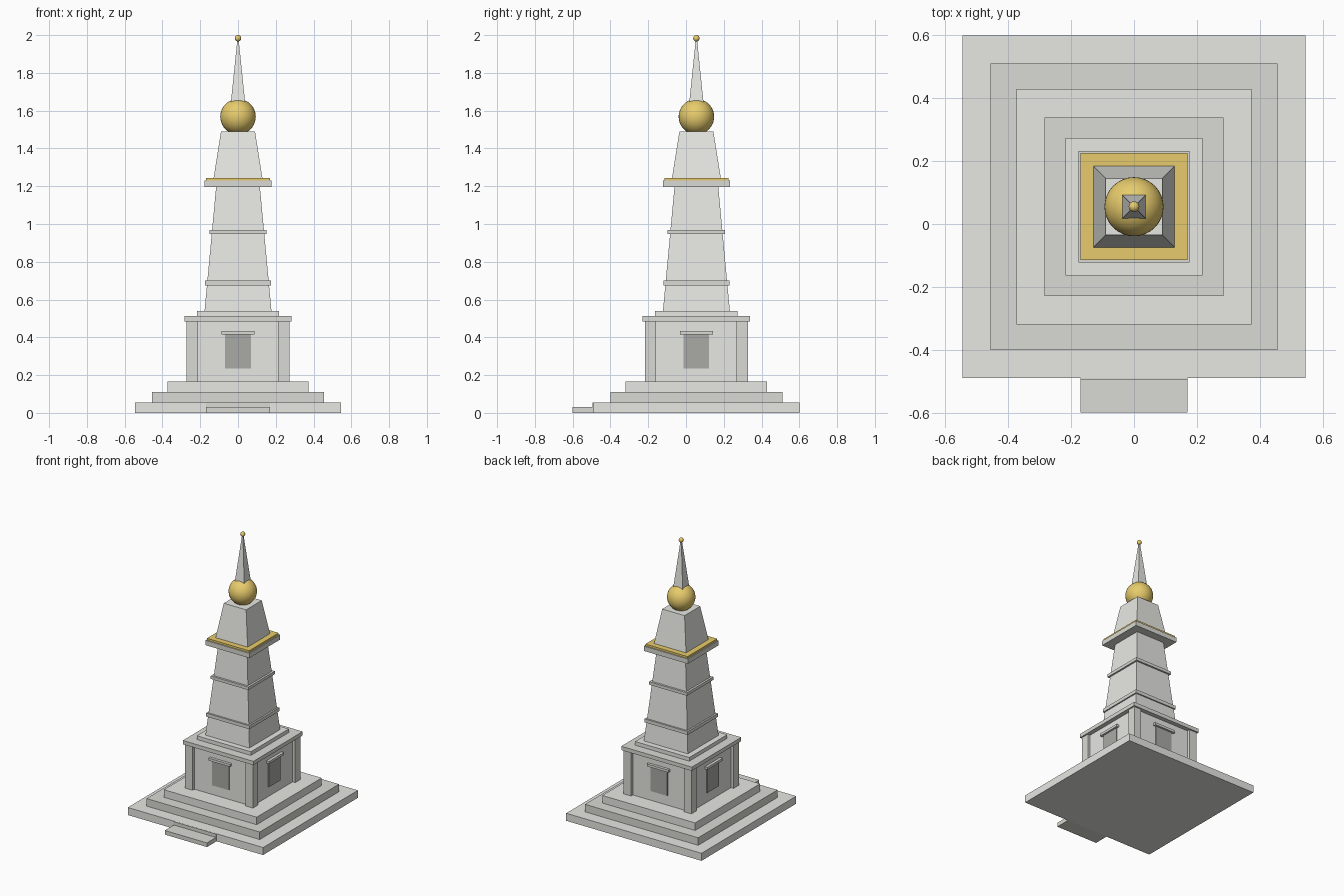
import bpy, bmesh
from math import pi
from mathutils import Matrix

if "Cube" in bpy.data.objects:
    bpy.data.objects.remove(bpy.data.objects["Cube"])

CY = 0.055  # tower axis in y; the front step offsets the whole model


def material(name, rgb):
    m = bpy.data.materials.new(name)
    m.diffuse_color = (*rgb, 1)
    m.use_nodes = True
    m.node_tree.nodes["Principled BSDF"].inputs["Base Color"].default_value = m.diffuse_color
    return m


STONE = material("pale_stone", (0.80, 0.80, 0.77))
TRIM = material("trim_stone", (0.70, 0.70, 0.66))
DARK = material("dark_panel", (0.40, 0.40, 0.38))
GOLD = material("gold", (0.80, 0.60, 0.15))


def finish(name, bm, mat):
    mesh = bpy.data.meshes.new(name)
    bmesh.ops.recalc_face_normals(bm, faces=bm.faces)
    bm.to_mesh(mesh)
    bm.free()
    mesh.materials.append(mat)
    ob = bpy.data.objects.new(name, mesh)
    bpy.context.collection.objects.link(ob)
    return ob


def box(name, x0, x1, y0, y1, z0, z1, mat, turn=0):
    """Box relative to the tower axis, turned about it by quarter turns."""
    bm = bmesh.new()
    bmesh.ops.create_cube(bm, size=1)
    place = (Matrix.Translation((0, CY, 0)) @ Matrix.Rotation(turn * pi / 2, 4, 'Z')
             @ Matrix.Translation(((x0 + x1) / 2, (y0 + y1) / 2, (z0 + z1) / 2))
             @ Matrix.Diagonal((x1 - x0, y1 - y0, z1 - z0, 1)))
    bm.transform(place)
    return finish(name, bm, mat)


def taper(name, h0, h1, z0, z1, mat):
    """Square tier with half widths h0 (bottom) and h1 (top)."""
    bm = bmesh.new()
    rings = [[bm.verts.new((sx * h, CY + sy * h, z))
              for sx, sy in ((-1, -1), (1, -1), (1, 1), (-1, 1))]
             for h, z in ((h0, z0), (h1, z1))]
    bm.faces.new(rings[0])
    bm.faces.new(rings[1])
    for i in range(4):
        j = (i + 1) % 4
        bm.faces.new((rings[0][i], rings[0][j], rings[1][j], rings[1][i]))
    return finish(name, bm, mat)


def ball(name, r, z, mat, seg, rows):
    bm = bmesh.new()
    bmesh.ops.create_uvsphere(bm, u_segments=seg, v_segments=rows, radius=r,
                              matrix=Matrix.Translation((0, CY, z)))
    for f in bm.faces:
        f.smooth = True
    return finish(name, bm, mat)


# Square tiers from the ground up: name, bottom half, top half, z0, z1, material
for tier in (
    ("plinth_lower", 0.545, 0.545, 0, 0.055, STONE),
    ("plinth_middle", 0.456, 0.456, 0.055, 0.11, TRIM),
    ("plinth_upper", 0.374, 0.374, 0.11, 0.165, STONE),
    ("chamber", 0.252, 0.252, 0.165, 0.485, STONE),
    ("chamber_cornice", 0.284, 0.284, 0.485, 0.513, TRIM),
    ("shaft_base", 0.218, 0.218, 0.513, 0.54, STONE),
    ("shaft", 0.177, 0.116, 0.54, 1.195, STONE),
    ("shaft_band_lower", 0.174, 0.174, 0.675, 0.70, TRIM),
    ("shaft_band_upper", 0.152, 0.152, 0.946, 0.968, TRIM),
    ("shaft_cornice", 0.177, 0.177, 1.195, 1.23, TRIM),
    ("gold_band", 0.170, 0.170, 1.23, 1.244, GOLD),
    ("upper_shaft", 0.129, 0.090, 1.244, 1.49, STONE),
    ("spire", 0.038, 0.003, 1.64, 1.98, STONE),
):
    taper(*tier)

# Corner pilasters, window panels and lintels on all four sides
for t in range(4):
    box("corner_pilaster", -0.273, -0.213, -0.273, -0.213, 0.165, 0.485, TRIM, t)
    box("window_panel", -0.068, 0.068, -0.258, -0.24, 0.235, 0.415, DARK, t)
    box("window_lintel", -0.087, 0.087, -0.272, -0.24, 0.415, 0.433, TRIM, t)

# Front steps
box("front_step_low", -0.17, 0.17, -0.655, -0.54, 0, 0.03, TRIM)
box("front_step_high", -0.17, 0.17, -0.551, -0.54, 0.03, 0.0545, TRIM)

# Gold globe and finial
ball("globe", 0.094, 1.568, GOLD, 32, 20)
ball("finial", 0.017, 1.983, GOLD, 16, 10)
